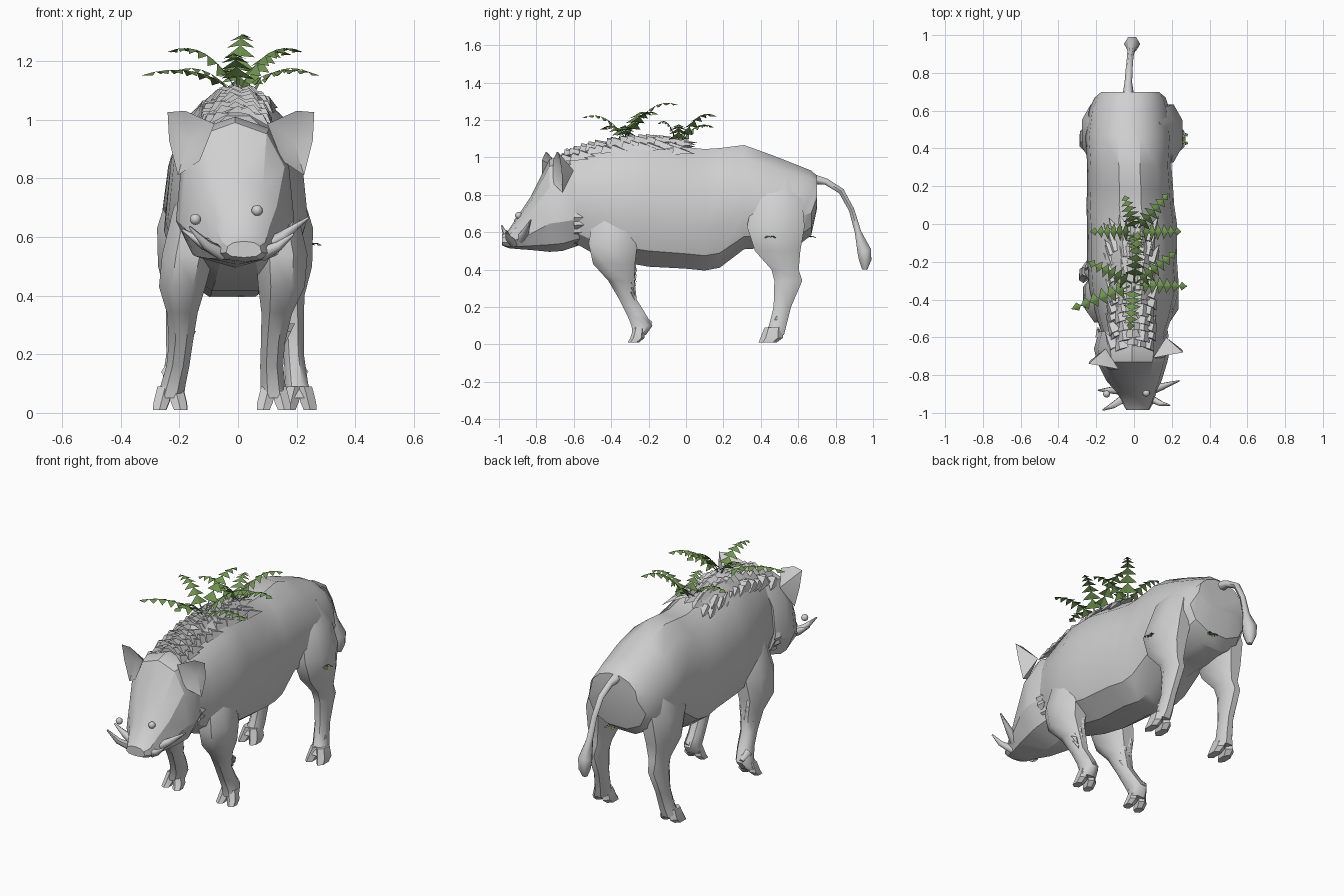
import bpy, bmesh, math, random
from mathutils import Vector

random.seed(4)
cube = bpy.data.objects.get("Cube")
if cube:
    bpy.data.objects.remove(cube, do_unlink=True)


def material(name, colour):
    mat = bpy.data.materials.new(name)
    mat.use_nodes = True
    mat.diffuse_color = colour
    mat.node_tree.nodes["Principled BSDF"].inputs["Base Color"].default_value = colour
    return mat


GREY = material("pale grey hide", (0.63, 0.63, 0.63, 1))
GREEN = material("fern green", (0.16, 0.29, 0.08, 1))


def finish(name, bm, mat, angle=32, closed=True):
    if closed:
        bmesh.ops.recalc_face_normals(bm, faces=bm.faces)
    mesh = bpy.data.meshes.new(name)
    bm.to_mesh(mesh)
    bm.free()
    mesh.materials.append(mat)
    if angle:
        mesh.shade_smooth()
        mesh.set_sharp_from_angle(angle=math.radians(angle))
    obj = bpy.data.objects.new(name, mesh)
    bpy.context.collection.objects.link(obj)


def loft(name, rings, sides=10, power=0.88, taper=0.0, angle=32):
    """Skin a row of rings, each given as centre and two half axes."""
    bm = bmesh.new()
    rows = []
    for centre, u, v in rings:
        row = []
        for i in range(sides):
            a = math.tau * (i + 0.5) / sides
            c = math.copysign(abs(math.cos(a)) ** power, math.cos(a))
            s = math.copysign(abs(math.sin(a)) ** power, math.sin(a))
            row.append(bm.verts.new(centre + u * c * (1 - taper * s) + v * s))
        rows.append(row)
    for a, b in zip(rows, rows[1:]):
        for i in range(sides):
            j = (i + 1) % sides
            bm.faces.new((a[i], a[j], b[j], b[i]))
    bm.faces.new(rows[0])
    bm.faces.new(rows[-1])
    finish(name, bm, GREY, angle)


def trunk(name, rows, **kw):
    """Rows of y, centre x, bottom z, top z, half width."""
    loft(name, [(Vector((x, y, (lo + hi) / 2)), Vector((w, 0, 0)),
                 Vector((0, 0, (hi - lo) / 2))) for y, x, lo, hi, w in rows], **kw)


def column(name, rows, **kw):
    """Rows of z, x, y, half width, half depth."""
    loft(name, [(Vector((x, y, z)), Vector((w, 0, 0)), Vector((0, d, 0)))
                for z, x, y, w, d in rows], **kw)


def tube(name, points, sides=6):
    """Points of x, y, z, radius."""
    pos = [Vector(p[:3]) for p in points]
    rings = []
    for i, p in enumerate(pos):
        t = (pos[min(i + 1, len(pos) - 1)] - pos[max(i - 1, 0)]).normalized()
        ref = Vector((0, 0, 1)) if abs(t.x) > 0.7 else Vector((1, 0, 0))
        u = t.cross(ref).normalized()
        rings.append((p, u * points[i][3], t.cross(u) * points[i][3]))
    loft(name, rings, sides, 1.0, angle=60)


def shard(bm, root, tip, width, normal):
    """Thin pointed lock of hair."""
    side = (tip - root).cross(normal).normalized() * width
    base = [bm.verts.new(root + o) for o in (side, -side, normal * width * 0.6)]
    end = bm.verts.new(tip)
    bm.faces.new(base)
    for i in range(3):
        bm.faces.new((base[i], base[(i + 1) % 3], end))


# Body and head
trunk("body", [(-0.62, 0, 0.55, 1.02, 0.155), (-0.5, 0, 0.48, 1.055, 0.195),
               (-0.34, 0, 0.43, 1.1, 0.235), (-0.2, -0.01, 0.405, 1.115, 0.235),
               (0, -0.01, 0.395, 1.065, 0.235), (0.1, -0.02, 0.385, 1.055, 0.23),
               (0.18, -0.02, 0.4, 1.06, 0.225), (0.31, -0.025, 0.5, 1.075, 0.22),
               (0.46, -0.025, 0.51, 1.02, 0.23), (0.61, -0.025, 0.53, 0.96, 0.21),
               (0.67, -0.02, 0.58, 0.935, 0.185), (0.7, -0.02, 0.72, 0.905, 0.15)],
      sides=12, taper=0.15, power=0.9)
trunk("head", [(-0.57, -0.01, 0.53, 0.99, 0.175), (-0.66, -0.01, 0.5, 1.01, 0.2),
               (-0.73, -0.01, 0.495, 0.99, 0.185), (-0.83, 0, 0.505, 0.79, 0.145),
               (-0.9, 0.015, 0.51, 0.685, 0.1), (-0.95, 0.02, 0.515, 0.61, 0.08),
               (-0.985, 0.02, 0.53, 0.585, 0.06)], taper=0.13, power=0.8, angle=28)

# Ears, with a hollow in the front
for side, turn, name in ((-1, -0.05, "right_ear"), (1, 0.01, "left_ear")):
    bm = bmesh.new()
    shape = [(0.09, -0.72, 0.985), (0.19, -0.7, 1.03), (0.25, -0.69, 1.025),
             (0.245, -0.675, 0.93), (0.215, -0.67, 0.81), (0.14, -0.72, 0.86)]
    rim = [bm.verts.new((x * side + 0.01, y + turn, z)) for x, y, z in shape]
    hollow = bm.verts.new((0.18 * side + 0.01, -0.665 + turn, 0.93))
    back = bm.verts.new((0.16 * side + 0.01, -0.61 + turn, 0.93))
    for i, v in enumerate(rim):
        nxt = rim[(i + 1) % len(rim)]
        bm.faces.new((v, nxt, hollow))
        bm.faces.new((nxt, v, back))
    finish(name, bm, GREY, 50)

# Eyes
for name, spot in (("right_eye", (-0.145, -0.9, 0.66)), ("left_eye", (0.065, -0.895, 0.69))):
    bm = bmesh.new()
    bmesh.ops.create_uvsphere(bm, u_segments=12, v_segments=8, radius=0.019)
    bmesh.ops.translate(bm, verts=bm.verts, vec=spot)
    finish(name, bm, GREY, 60)

# Tusks
tube("right_lower_tusk", [(-0.05, -0.92, 0.54, 0.025), (-0.11, -0.96, 0.575, 0.018),
                          (-0.165, -0.985, 0.635, 0.004)])
tube("right_upper_tusk", [(-0.05, -0.88, 0.55, 0.03), (-0.12, -0.88, 0.58, 0.02),
                          (-0.19, -0.88, 0.625, 0.004)])
tube("left_lower_tusk", [(0.08, -0.92, 0.54, 0.025), (0.14, -0.95, 0.57, 0.016),
                         (0.19, -0.96, 0.61, 0.004)])
tube("left_upper_tusk", [(0.07, -0.89, 0.55, 0.03), (0.15, -0.86, 0.6, 0.02),
                         (0.24, -0.83, 0.665, 0.004)])

# Legs and cloven hooves
FRONT = [(0.8, 0.11, -0.39, 0.04, 0.06), (0.7, 0.135, -0.38, 0.08, 0.12),
         (0.54, 0.16, -0.39, 0.095, 0.14), (0.43, 0.18, -0.385, 0.085, 0.12),
         (0.34, 0.18, -0.345, 0.056, 0.075), (0.24, 0.185, -0.31, 0.044, 0.05),
         (0.16, 0.195, -0.265, 0.042, 0.055), (0.1, 0.21, -0.235, 0.045, 0.06),
         (0.05, 0.222, -0.25, 0.05, 0.038)]
REAR = [(0.9, 0.1, 0.5, 0.05, 0.08), (0.78, 0.145, 0.49, 0.08, 0.14),
        (0.63, 0.18, 0.48, 0.092, 0.165), (0.5, 0.19, 0.49, 0.078, 0.13),
        (0.4, 0.19, 0.53, 0.05, 0.078), (0.34, 0.195, 0.547, 0.043, 0.08),
        (0.2, 0.2, 0.515, 0.037, 0.05), (0.1, 0.21, 0.49, 0.042, 0.05),
        (0.05, 0.22, 0.468, 0.048, 0.06)]
for side, word in ((-1, "right"), (1, "left")):
    for part, rows, lean in (("front", FRONT, 0.18), ("rear", REAR, 0)):
        shift = lean if side > 0 else 0
        leg = [(z, side * x - shift * max(0, 0.55 - z) - 0.01, y, w, d)
               for z, x, y, w, d in rows]
        column(f"{word}_{part}_leg", leg, sides=8, angle=45)
        z, x, y, w, d = leg[-1]
        for k in (-1, 1):
            column(f"{word}_{part}_hoof_{'inner' if k == -side else 'outer'}",
                   [(z + 0.04, x + k * 0.016, y, 0.03, d * 0.8),
                    (z - 0.015, x + k * 0.03, y - 0.01, 0.03, d),
                    (0.01, x + k * 0.036, y - 0.032, 0.025, d * 0.8)], sides=6)
        # Dew claw behind the foot
        tube(f"{word}_{part}_dew_claw", [(x, y + 0.01, z + 0.09, 0.03),
                                         (x, y + 0.065, z + 0.06, 0.012)])

# Tail with a tuft
tube("tail", [(-0.03, 0.65, 0.89, 0.035), (-0.03, 0.75, 0.87, 0.02),
              (-0.025, 0.83, 0.82, 0.018), (-0.02, 0.885, 0.72, 0.017),
              (-0.015, 0.92, 0.6, 0.02), (-0.01, 0.953, 0.5, 0.043),
              (-0.01, 0.958, 0.45, 0.038), (-0.01, 0.955, 0.4, 0.016)])

# Shaggy mane in overlapping rows
bm = bmesh.new()
for row in range(15):
    y = -0.65 + row * 0.043
    crest = 1.11 - (0.42 if y < -0.22 else 0.85) * (y + 0.22) ** 2
    for k in range(-2, 3):
        x = k * 0.045 + random.uniform(-0.012, 0.012) - 0.01
        normal = Vector((x * 8, 0, 1)).normalized()
        root = Vector((x, y + random.uniform(-0.015, 0.015), crest - 0.01 - 5 * x * x))
        flow = Vector((x * 0.4, 0.1, -abs(x) * 0.3)) * random.uniform(0.8, 1.1)
        shard(bm, root, root + flow + normal * 0.012, 0.042, normal)
finish("mane", bm, GREY, 60)

# Cheek fringe and elbow hair
bm = bmesh.new()
for k in range(12):
    a = math.radians(180 + 180 * k / 11)
    out = Vector((math.cos(a), 0, math.sin(a)))
    root = Vector((-0.01 + out.x * 0.17, -0.6, 0.68 + out.z * 0.13))
    shard(bm, root, root + out * 0.015 + Vector((0, 0.055, 0)), 0.04, out)
for x in (-0.19, 0.145):
    for k in range(7):
        root = Vector((x + random.uniform(-0.03, 0.03), -0.285 - k * 0.002, 0.43 - k * 0.025))
        shard(bm, root, root + Vector((0, 0.025, -0.05)), 0.025, Vector((0, 1, 0)))
finish("cheek_and_elbow_hair", bm, GREY, 60)


# Ferns: arched stems with paired leaflets
def frond(bm, base, tip, width=0.052, pairs=6, arch=0.06):
    base, tip = Vector(base), Vector(tip)
    bend = base.lerp(tip, 0.45)
    bend.z = tip.z + arch
    curve = lambda t: base * (1 - t) ** 2 + bend * 2 * t * (1 - t) + tip * t * t
    across = (tip - base).cross(Vector((0, 0, 1))).normalized()
    step = 0.82 / pairs
    for i in range(pairs):
        t = 0.18 + i * step
        p, q = curve(t), curve(t + step)
        size = width * (1 - 0.8 * (i / pairs) ** 2)
        for s in (-1, 1):
            side = p.lerp(q, 0.35) + across * s * size - Vector((0, 0, size * 0.35))
            bm.faces.new([bm.verts.new(v) for v in (p, q, side)][::s])
    for i in range(8):
        p, q = curve(i / 8), curve((i + 1) / 8)
        o = across * 0.004
        bm.faces.new([bm.verts.new(v) for v in (p - o, p + o, q + o, q - o)])


CLUSTERS = {
    "shoulder_fern": ((0, -0.32, 1.09), [(-0.33, -0.45, 1.15), (0.28, -0.33, 1.15),
                      (0.22, -0.15, 1.23), (-0.24, -0.2, 1.23), (-0.02, -0.56, 1.21),
                      (0.02, -0.04, 1.28)]),
    "back_fern": ((0.01, -0.04, 1.05), [(-0.23, -0.04, 1.16), (0.25, -0.04, 1.16),
                  (0.18, 0.16, 1.22), (-0.05, 0.15, 1.16), (0, -0.15, 1.18)])}
for name, (base, tips) in CLUSTERS.items():
    bm = bmesh.new()
    for tip in tips:
        frond(bm, base, tip)
    finish(name, bm, GREEN, 0, closed=False)

# Small sprigs on the thigh and under the tail
bm = bmesh.new()
for spot in (Vector((0.24, 0.45, 0.57)), Vector((0.02, 0.65, 0.57))):
    out = Vector((0.045, 0, 0)) if spot.x > 0.1 else Vector((0, 0.045, 0))
    for turn in (-0.02, 0.02):
        drift = Vector((out.y, out.x, 0)) * turn * 30
        frond(bm, spot, spot + out + drift, 0.018, 3, 0.02)
finish("small_sprigs", bm, GREEN, 0, closed=False)
